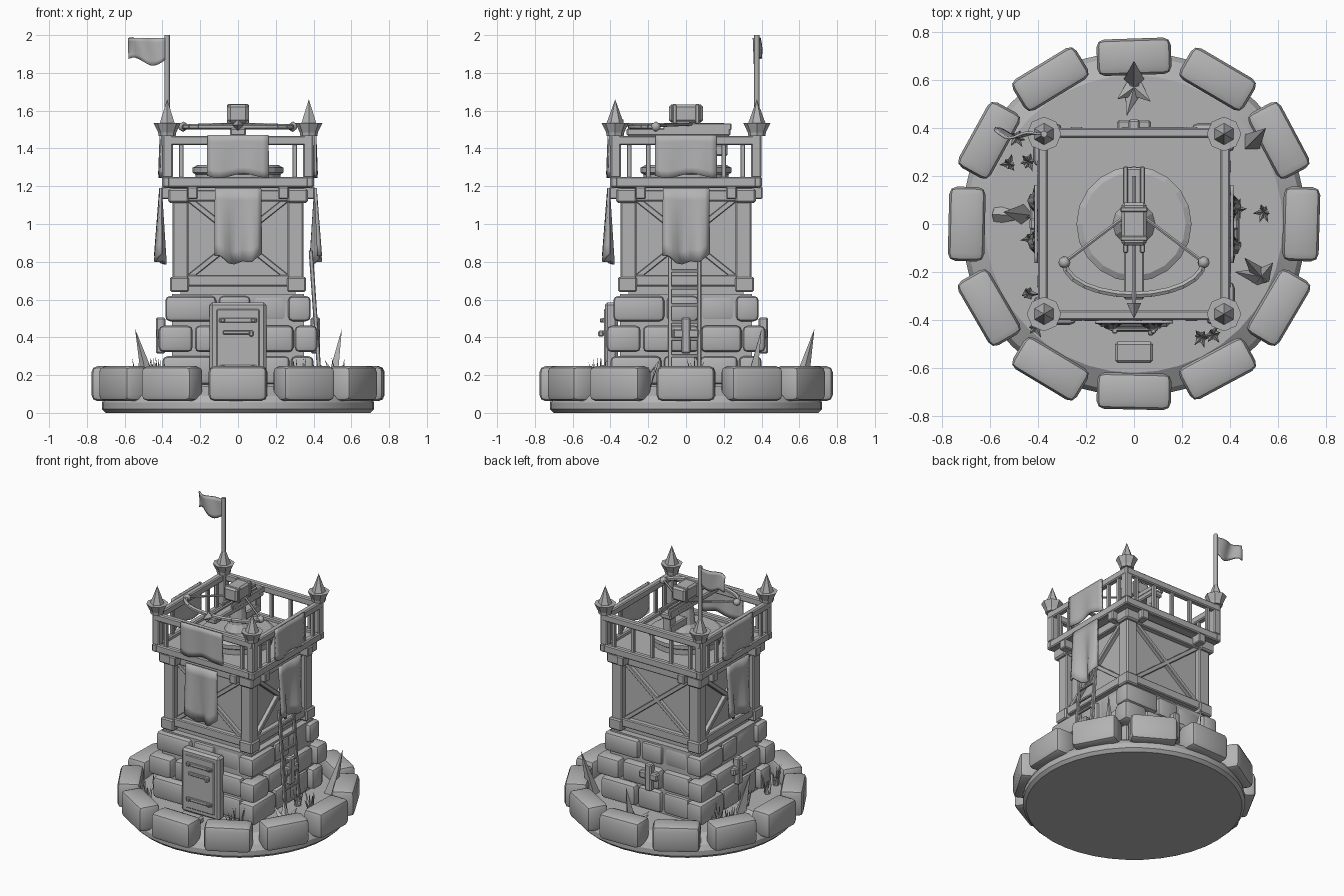
import bpy, bmesh, math, random
from mathutils import Matrix, Vector

if "Cube" in bpy.data.objects:
    bpy.data.objects.remove(bpy.data.objects["Cube"])

random.seed(4)
grey = bpy.data.materials.new("grey")
grey.diffuse_color = (0.45, 0.45, 0.45, 1)
grey.use_nodes = True
grey.node_tree.nodes["Principled BSDF"].inputs["Base Color"].default_value = grey.diffuse_color


def turn(k):
    return Matrix.Rotation(math.radians(90 * k), 4, 'Z')


def box(bm, loc, size, bevel=0.006, rot=None, seg=1):
    m = Matrix.Translation(loc) @ (rot or Matrix()) @ Matrix.Diagonal((*size, 1))
    side_box(bm, m, bevel, seg)


def side_box(bm, m, bevel=0.006, seg=1):
    verts = bmesh.ops.create_cube(bm, size=1, matrix=m)["verts"]
    if bevel:
        edges = list({e for v in verts for e in v.link_edges})
        bmesh.ops.bevel(bm, geom=edges, offset=bevel, segments=seg, profile=0.5, affect='EDGES')


def face_box(bm, k, loc, size, bevel=0.006, seg=1):
    # box given for the front face, turned onto side k
    side_box(bm, turn(k) @ Matrix.Translation(loc) @ Matrix.Diagonal((*size, 1)), bevel, seg)


def bar(bm, p, q, w, d=None, k=0, bevel=0.004):
    p, q = Vector(p), Vector(q)
    rot = (q - p).to_track_quat('Z', 'Y').to_matrix().to_4x4()
    size = Matrix.Diagonal((w, d or w, (q - p).length, 1))
    side_box(bm, turn(k) @ Matrix.Translation((p + q) / 2) @ rot @ size, bevel)


def cone(bm, p, q, r1, r2, n=8):
    p, q = Vector(p), Vector(q)
    rot = (q - p).to_track_quat('Z', 'Y').to_matrix().to_4x4()
    bmesh.ops.create_cone(bm, cap_ends=True, segments=n, radius1=r1, radius2=r2,
                          depth=(q - p).length, matrix=Matrix.Translation((p + q) / 2) @ rot)


def lathe(bm, profile, n, x=0, y=0):
    for (r1, z1), (r2, z2) in zip(profile, profile[1:]):
        if z1 == z2:
            z2 += 0.001
        cone(bm, (x, y, z1), (x, y, z2), r1, r2, n)


def finish(bm, name, smooth=0):
    me = bpy.data.meshes.new(name)
    bm.to_mesh(me)
    bm.free()
    me.materials.append(grey)
    ob = bpy.data.objects.new(name, me)
    bpy.context.collection.objects.link(ob)
    if smooth:
        bpy.ops.object.select_all(action='DESELECT')
        ob.select_set(True)
        bpy.context.view_layer.objects.active = ob
        bpy.ops.object.shade_smooth_by_angle(angle=math.radians(smooth))
    return ob


def cloth(name, fn, matrix, thick=0.01, nu=10, nv=6):
    # fn maps (u, v) in 0..1 to a point, v runs along the hanging direction
    bm = bmesh.new()
    g = [[bm.verts.new(matrix @ Vector(fn(u / nu, v / nv))) for v in range(nv + 1)]
         for u in range(nu + 1)]
    for u in range(nu):
        for v in range(nv):
            bm.faces.new((g[u][v], g[u][v + 1], g[u + 1][v + 1], g[u + 1][v]))
    ob = finish(bm, name, 40)
    mod = ob.modifiers.new("thickness", 'SOLIDIFY')
    mod.thickness, mod.offset = thick, 0


# Round ground disc
bm = bmesh.new()
lathe(bm, [(0.70, 0), (0.72, 0.02), (0.72, 0.055), (0.70, 0.09), (0.62, 0.14)], 40)
finish(bm, "ground_disc", 30)

# Ring of border stones
bm = bmesh.new()
for i in range(12):
    a = math.radians(30 * i)
    rot = Matrix.Rotation(a, 4, 'Z') @ Matrix.Rotation(random.uniform(-.04, .04), 4, 'Z')
    box(bm, (0.697 * math.sin(a), -0.697 * math.cos(a), 0.155), (0.31, 0.152, 0.185), 0.032, rot, 2)
finish(bm, "border_stones", 40)

# Stone base: solid core and three courses of rounded blocks
bm = bmesh.new()
box(bm, (0, 0, 0.38), (0.70, 0.70, 0.50), 0)
finish(bm, "stone_core")
bm = bmesh.new()
for row, (z, h, e) in enumerate([(0.225, 0.15, 0.40), (0.392, 0.14, 0.42), (0.552, 0.135, 0.385)]):
    for k in range(4):
        # long corner block on one end, its neighbour butting against it
        long = 0.27 if row % 2 == 0 else 0.18
        mid = 2 * e - long - 0.13
        face_box(bm, k, (-e + long / 2, -e + 0.06, z), (long, 0.12, h), 0.026, 2)
        x0 = -e + long + 0.008
        for j, part in enumerate((0.48, 0.52) if row != 1 else (0.58, 0.42)):
            w = mid * part
            face_box(bm, k, (x0 + w / 2, -e + 0.075 + 0.015 * j, z), (w - 0.01, 0.12, h), 0.024, 2)
            x0 += w
finish(bm, "stone_blocks", 40)

# Arrow slit crosses on three sides
bm = bmesh.new()
for k in (1, 2, 3):
    face_box(bm, k, (0, -0.41, 0.41), (0.05, 0.05, 0.19), 0.008)
    face_box(bm, k, (0, -0.41, 0.42), (0.14, 0.045, 0.05), 0.008)
finish(bm, "slit_crosses")

# Door with frame, straps, handle and step
bm = bmesh.new()
box(bm, (0, -0.395, 0.36), (0.30, 0.07, 0.45), 0.015)
box(bm, (0, -0.425, 0.36), (0.23, 0.02, 0.38), 0.006)
for z in (0.24, 0.49):
    box(bm, (0, -0.437, z), (0.20, 0.016, 0.025), 0.004)
    for x in (-0.08, 0.08):
        box(bm, (x, -0.446, z), (0.022, 0.02, 0.022), 0.004)
box(bm, (0, -0.44, 0.425), (0.16, 0.02, 0.02), 0.004)
box(bm, (0.07, -0.45, 0.42), (0.025, 0.03, 0.03), 0.006)
box(bm, (0, -0.535, 0.16), (0.16, 0.09, 0.05), 0.012)
finish(bm, "door")

# Timber storey
bm = bmesh.new()
box(bm, (0, 0, 0.91), (0.61, 0.61, 0.58), 0)
finish(bm, "timber_walls")
bm = bmesh.new()
for k in range(4):
    face_box(bm, k, (-0.305, -0.305, 0.92), (0.085, 0.085, 0.56), 0.008)
    face_box(bm, k, (-0.31, -0.31, 0.68), (0.10, 0.10, 0.08), 0.008)
    face_box(bm, k, (-0.315, -0.315, 1.15), (0.11, 0.11, 0.075), 0.01)
    face_box(bm, k, (0, -0.315, 0.70), (0.60, 0.055, 0.06))
    face_box(bm, k, (0, -0.315, 1.15), (0.60, 0.055, 0.06))
    for s in (-1, 1):
        bar(bm, (-0.27 * s, -0.315, 0.71), (0.27 * s, -0.315, 1.14), 0.035, 0.03, k)
        face_box(bm, k, (0.24 * s, -0.36, 1.165), (0.055, 0.09, 0.065))
finish(bm, "timber_frame")

# Lookout platform with railing
bm = bmesh.new()
box(bm, (0, 0, 1.208), (0.76, 0.76, 0.035), 0)
for k in range(4):
    face_box(bm, k, (0, -0.38, 1.222), (0.805, 0.04, 0.055), 0.007)
    face_box(bm, k, (-0.372, -0.372, 1.36), (0.055, 0.055, 0.23), 0.007)
    face_box(bm, k, (0, -0.38, 1.442), (0.79, 0.042, 0.05), 0.007)
    for x in ([-0.3, 0.3] if k == 0 else [-0.3, -0.2, 0.2, 0.3] if k != 2 else [-0.3, -0.15, 0, 0.15, 0.3]):
        face_box(bm, k, (x, -0.38, 1.335), (0.024, 0.024, 0.19), 0.003)
finish(bm, "platform_railing")

# Pointed caps on the corner posts
bm = bmesh.new()
for x in (-0.375, 0.375):
    for y in (-0.375, 0.375):
        lathe(bm, [(0.045, 1.465), (0.048, 1.485), (0.072, 1.535)], 8, x, y)
        cone(bm, (x, y, 1.53), (x, y, 1.66), 0.047, 0, 6)
finish(bm, "corner_spires")

# Hanging banners and rail cloths on front, right and left
for k, side in ((0, "front"), (1, "right"), (3, "left")):
    cloth(side + "_banner", lambda u, v: (
        (u - 0.5) * 0.245,
        -0.41 - 0.028 * v * math.sin(u * 9 + 0.6),
        1.19 - v * (0.36 + 0.045 * (1 - abs(2 * u - 1)) - 0.012 * math.sin(u * 14))), turn(k), 0.014)
    cloth(side + "_rail_cloth", lambda u, v: (
        (u - 0.5) * 0.325,
        -0.409 - 0.008 * v * math.sin(u * 11),
        1.472 - v * (0.217 + 0.012 * math.sin(u * 8))), turn(k), 0.012)

# Ladder on the right side
bm = bmesh.new()
for y in (-0.085, 0.07):
    bar(bm, (0.435, y, 0.14), (0.385, y, 0.86), 0.022)
for i in range(7):
    t = 0.1 + i * 0.125
    bar(bm, (0.435 - 0.05 * t, -0.095, 0.14 + 0.72 * t), (0.435 - 0.05 * t, 0.08, 0.14 + 0.72 * t), 0.018)
finish(bm, "ladder")

# Turntable and pedestal of the bolt thrower
bm = bmesh.new()
lathe(bm, [(0.225, 1.225), (0.225, 1.262), (0.24, 1.272), (0.24, 1.298), (0.215, 1.312)], 20)
lathe(bm, [(0.09, 1.31), (0.06, 1.36), (0.05, 1.47)], 12)
box(bm, (0, 0.12, 1.39), (0.07, 0.20, 0.06), 0.008)
bar(bm, (0, 0.19, 1.37), (0, 0.19, 1.49), 0.06)
finish(bm, "turntable")

# Stock, block and bolt
bm = bmesh.new()
box(bm, (0, -0.04, 1.487), (0.085, 0.55, 0.04), 0.008)
for x in (-0.035, 0.035):
    box(bm, (x, 0.06, 1.515), (0.02, 0.36, 0.035), 0.004)
box(bm, (0, 0, 1.585), (0.105, 0.18, 0.095), 0.012)
for y in (-0.06, 0.06):
    box(bm, (0, y, 1.583), (0.115, 0.022, 0.105), 0.005)
cone(bm, (0, 0.2, 1.525), (0, -0.34, 1.525), 0.01, 0.01, 6)
cone(bm, (0, -0.33, 1.525), (0, -0.395, 1.525), 0.03, 0, 4)
finish(bm, "stock_and_bolt")

# Bow arms, tip balls and string
bm = bmesh.new()
pts = [(0.29 * math.sin(a), -0.16 - 0.135 * math.cos(a), 1.515)
       for a in [math.radians(-90 + 15 * i) for i in range(13)]]
for p, q in zip(pts, pts[1:]):
    cone(bm, p, q, 0.015, 0.015, 6)
for s in (-1, 1):
    bmesh.ops.create_icosphere(bm, subdivisions=1, radius=0.028,
                               matrix=Matrix.Translation((0.29 * s, -0.16, 1.515)))
    cone(bm, (0.29 * s, -0.16, 1.52), (0, 0.06, 1.53), 0.008, 0.008, 6)
finish(bm, "bow", 50)

# Flag on its pole
bm = bmesh.new()
cone(bm, (-0.375, 0.375, 1.54), (-0.375, 0.375, 2.0), 0.014, 0.014, 8)
finish(bm, "flag_pole", 50)
cloth("flag", lambda u, v: (-0.385 - 0.195 * u, 0.375 + 0.025 * u * math.sin(u * 7 + v * 1.5),
                            1.985 - v * (0.125 + 0.022 * math.sin(u * 6 - 0.4))), Matrix())

# Grass tufts
bm = bmesh.new()
for x, y in [(-0.52, 0.25), (-0.44, 0.26), (-0.49, 0.36), (0.54, 0.05), (-0.44, -0.29),
             (-0.41, -0.43), (0.28, -0.47), (0.33, -0.46), (0.43, 0.06), (-0.43, -0.06)]:
    for i in range(6):
        a = i * 1.05 + random.uniform(-.3, .3)
        r = random.uniform(0.02, 0.05)
        d = Vector((math.cos(a), math.sin(a), 0))
        b = Vector((x, y, 0.135))
        cone(bm, b + d * 0.01, b + d * r + Vector((0, 0, random.uniform(0.09, 0.17))), 0.012, 0, 3)
finish(bm, "grass_tufts")

# Large pointed leaves leaning outward, with small leaves beside them
bm = bmesh.new()
for x, y, tx, ty in [(-0.46, 0.04, -0.545, 0.05), (0.49, 0.34, 0.55, 0.40), (0, 0.6, 0, 0.68)]:
    cone(bm, (x, y, 0.12), (tx, ty, 0.445), 0.045, 0, 4)
for x, y, tx, ty, z in [(0, 0.57, -0.07, 0.52, 0.2), (0, 0.57, 0.07, 0.51, 0.2), (0, 0.57, -0.03, 0.45, 0.19),
                        (0.53, -0.22, 0.42, -0.2, 0.24), (0.53, -0.22, 0.46, -0.14, 0.28),
                        (0.53, -0.22, 0.58, -0.16, 0.25), (-0.58, 0.04, -0.42, 0.03, 0.18)]:
    cone(bm, (x, y, 0.13), (tx, ty, z), 0.04, 0, 4)
finish(bm, "pointed_leaves")
